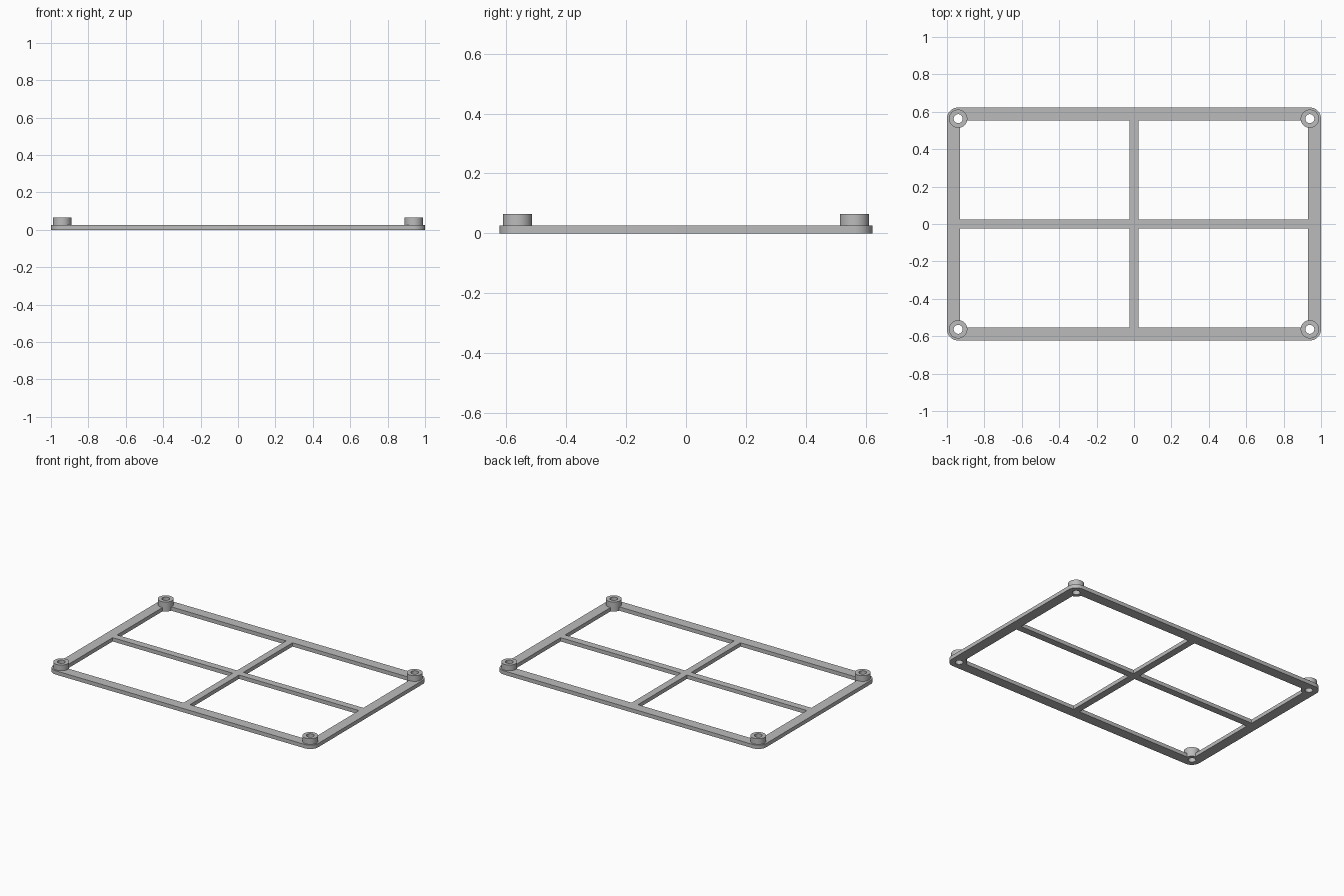
import bpy
import bmesh
import math

cube = bpy.data.objects.get("Cube")
if cube:
    bpy.data.objects.remove(cube, do_unlink=True)

HALF_X, HALF_Y = 1.0, 0.623      # outer half size
RIM, BAR = 0.07, 0.024           # rim width, crossbar half width
BASE, TOP = 0.026, 0.065         # frame and post heights
POST_X, POST_Y = 0.94, 0.563
POST_R, HOLE_R, CORNER_R = 0.049, 0.024, 0.06

grey = bpy.data.materials.new("plain grey")
grey.use_nodes = True
colour = (0.5, 0.5, 0.5, 1)
grey.diffuse_color = colour
grey.node_tree.nodes["Principled BSDF"].inputs["Base Color"].default_value = colour


def prism(name, outline, z0, z1):
    """Extrude a flat outline from z0 to z1."""
    bm = bmesh.new()
    face = bm.faces.new([bm.verts.new((x, y, z0)) for x, y in outline])
    top = bmesh.ops.extrude_face_region(bm, geom=[face])["geom"]
    bmesh.ops.translate(bm, vec=(0, 0, z1 - z0),
                        verts=[v for v in top if isinstance(v, bmesh.types.BMVert)])
    bmesh.ops.recalc_face_normals(bm, faces=bm.faces)
    mesh = bpy.data.meshes.new(name)
    bm.to_mesh(mesh)
    bm.free()
    mesh.materials.append(grey)
    obj = bpy.data.objects.new(name, mesh)
    bpy.context.collection.objects.link(obj)
    return obj


def arc(cx, cy, r, start, sweep, n):
    angles = [start + sweep * i / n for i in range(n + 1)]
    return [(cx + r * math.cos(a), cy + r * math.sin(a)) for a in angles]


def circle(cx, cy, r, n=48):
    return arc(cx, cy, r, 0, math.tau, n)[:-1]


def combine(target, tool, operation):
    """Apply a boolean and discard its tool."""
    mod = target.modifiers.new(operation.title(), "BOOLEAN")
    mod.operation, mod.solver, mod.object = operation, "EXACT", tool
    bpy.context.view_layer.objects.active = target
    bpy.ops.object.modifier_apply(modifier=mod.name)
    bpy.data.objects.remove(tool, do_unlink=True)


# Rounded base plate
quadrants = [(1, 1), (-1, 1), (-1, -1), (1, -1)]
outline = []
for i, (sx, sy) in enumerate(quadrants):
    outline += arc(sx * (HALF_X - CORNER_R), sy * (HALF_Y - CORNER_R),
                   CORNER_R, i * math.pi / 2, math.pi / 2, 12)
frame = prism("mounting_frame", outline, 0, BASE)

# Four windows leave the rim and the crossbars
for sx, sy in quadrants:
    x0, x1 = sx * BAR, sx * (HALF_X - RIM)
    y0, y1 = sy * BAR, sy * (HALF_Y - RIM)
    window = prism("window_cutter", [(x0, y0), (x1, y0), (x1, y1), (x0, y1)], -0.1, 0.1)
    combine(frame, window, "DIFFERENCE")

# Corner posts with through holes
for sx, sy in quadrants:
    x, y = sx * POST_X, sy * POST_Y
    combine(frame, prism("corner_post", circle(x, y, POST_R), 0, TOP), "UNION")
    combine(frame, prism("hole_cutter", circle(x, y, HOLE_R), -0.1, 0.1), "DIFFERENCE")

bpy.ops.object.select_all(action="DESELECT")
frame.select_set(True)
bpy.context.view_layer.objects.active = frame
bpy.ops.object.shade_smooth_by_angle(angle=math.radians(30))
